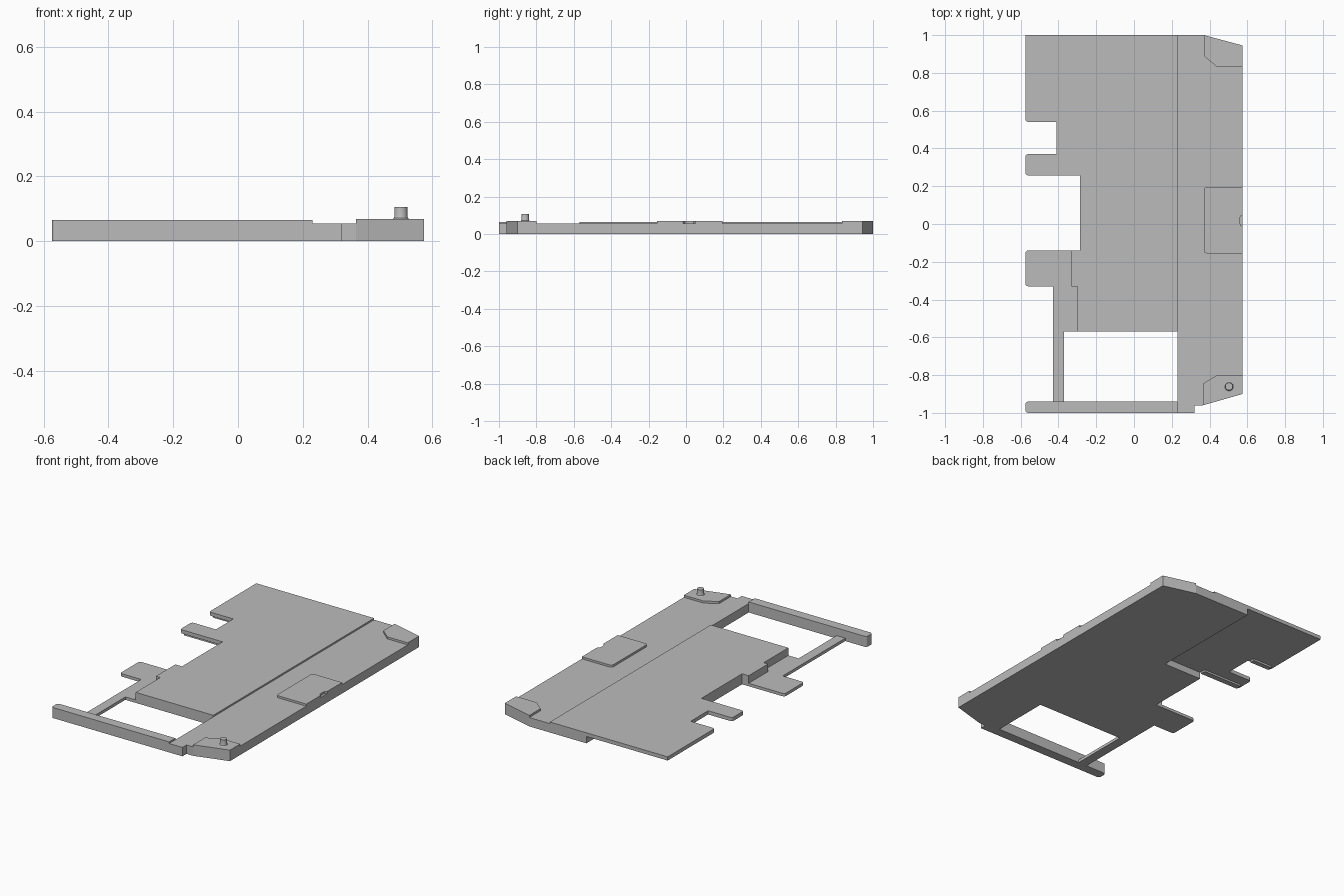
import bpy, bmesh, math

cube = bpy.data.objects.get("Cube")
if cube:
    bpy.data.objects.remove(cube, do_unlink=True)

grey = bpy.data.materials.new("plain grey")
grey.use_nodes = True
colour = (0.5, 0.5, 0.5, 1)
grey.diffuse_color = colour
grey.node_tree.nodes["Principled BSDF"].inputs["Base Color"].default_value = colour

LEFT, RIGHT = -0.575, 0.575
DECK, TOP, PAD = 0.055, 0.065, 0.068
LEDGE, PANEL = 0.018, 0.042


def finish(name, bm):
    mesh = bpy.data.meshes.new(name)
    bmesh.ops.recalc_face_normals(bm, faces=bm.faces)
    bm.to_mesh(mesh)
    bm.free()
    mesh.materials.append(grey)
    obj = bpy.data.objects.new(name, mesh)
    bpy.context.collection.objects.link(obj)
    return obj


def prism(name, outline, z0, z1, rounded=()):
    """Extrude an outline upwards, rounding the listed corners."""
    bm = bmesh.new()
    face = bm.faces.new([bm.verts.new((x, y, z0)) for x, y in outline])
    ext = bmesh.ops.extrude_face_region(bm, geom=[face])
    for v in ext["geom"]:
        if isinstance(v, bmesh.types.BMVert):
            v.co.z = z1
    corners = []
    for e in bm.edges:
        a, b = (v.co for v in e.verts)
        if abs(a.z - b.z) > 1e-4 and any(
                math.dist((a.x, a.y), c) < 1e-4 for c in rounded):
            corners.append(e)
    if corners:
        bmesh.ops.bevel(bm, geom=corners, offset=0.015, segments=3,
                        profile=0.5, affect='EDGES')
    return finish(name, bm)


def box(name, x0, x1, y0, y1, z0, z1):
    return prism(name, [(x0, y0), (x1, y0), (x1, y1), (x0, y1)], z0, z1)


# Thick base: a C shape around the front opening
prism("base_frame", [
    (-0.02, 1), (0.37, 1), (RIGHT, 0.945), (RIGHT, -0.9), (0.365, -0.96),
    (0.32, -0.96), (0.32, -1), (LEFT, -1), (LEFT, -0.94), (0.23, -0.94),
    (0.23, -0.57), (-0.3, -0.57), (-0.3, -0.33), (-0.33, -0.33),
    (-0.33, -0.14), (-0.285, -0.14), (-0.285, 0.257), (-0.02, 0.257)],
    0, DECK, [(LEFT, -1), (LEFT, -0.94)])

# Raised deck on the left of the step
prism("raised_deck", [
    (-0.02, 1), (0.23, 1), (0.23, -0.57), (-0.3, -0.57), (-0.3, -0.33),
    (-0.33, -0.33), (-0.33, -0.14), (-0.285, -0.14), (-0.285, 0.257),
    (-0.02, 0.257)], DECK, TOP)
prism("front_bar_cap", [(LEFT, -1), (0.23, -1), (0.23, -0.94), (LEFT, -0.94)],
      DECK, TOP, [(LEFT, -1), (LEFT, -0.94)])

# Thin overhanging panel with its notch and tab
prism("back_panel", [
    (-0.02, 1), (LEFT, 1), (LEFT, 0.54), (-0.41, 0.54), (-0.41, 0.37),
    (LEFT, 0.37), (LEFT, 0.257), (-0.02, 0.257)], PANEL, TOP,
    [(LEFT, 0.54), (LEFT, 0.37), (LEFT, 0.257)])
box("tab_rib", -0.555, -0.285, 0.265, 0.3, PANEL - 0.012, PANEL)
box("panel_rib", -0.555, -0.42, 0.55, 0.58, PANEL - 0.012, PANEL)

# Low ledge, side tab and slim side rail
prism("side_ledge", [
    (-0.33, -0.14), (LEFT, -0.14), (LEFT, -0.33), (-0.43, -0.33),
    (-0.43, -0.94), (-0.37, -0.94), (-0.37, -0.57), (-0.3, -0.57),
    (-0.3, -0.33), (-0.33, -0.33)], 0, LEDGE, [(LEFT, -0.14), (LEFT, -0.33)])

# Raised pads along the right edge
prism("back_corner_pad", [(0.37, 1), (RIGHT, 0.945), (RIGHT, 0.835),
                          (0.435, 0.835), (0.37, 0.89)], DECK, PAD)
prism("front_corner_pad", [(0.365, -0.96), (RIGHT, -0.9), (RIGHT, -0.8),
                           (0.44, -0.8), (0.365, -0.845)], DECK, PAD)
prism("middle_pad", [
    (RIGHT, 0.195), (0.37, 0.195), (0.37, -0.155), (RIGHT, -0.155),
    (RIGHT, -0.015), (0.563, -0.005), (0.56, 0.02), (0.563, 0.04),
    (RIGHT, 0.05)], DECK, PAD, [(0.37, 0.195), (0.37, -0.155)])

# Locating pin with a flared foot, lathed from a profile
bm = bmesh.new()
profile = [(0.027, PAD), (0.022, 0.071), (0.02, 0.077), (0.02, 0.106)]
SIDES = 24
rings = [[bm.verts.new((0.503 + r * math.cos(math.tau * i / SIDES),
                        -0.86 + r * math.sin(math.tau * i / SIDES), z))
          for i in range(SIDES)] for r, z in profile]
for low, high in zip(rings, rings[1:]):
    for i in range(SIDES):
        j = (i + 1) % SIDES
        bm.faces.new((low[i], low[j], high[j], high[i]))
bm.faces.new(rings[-1])
pin = finish("locating_pin", bm)
bpy.ops.object.select_all(action='DESELECT')
pin.select_set(True)
bpy.context.view_layer.objects.active = pin
bpy.ops.object.shade_smooth_by_angle(angle=math.radians(40))
